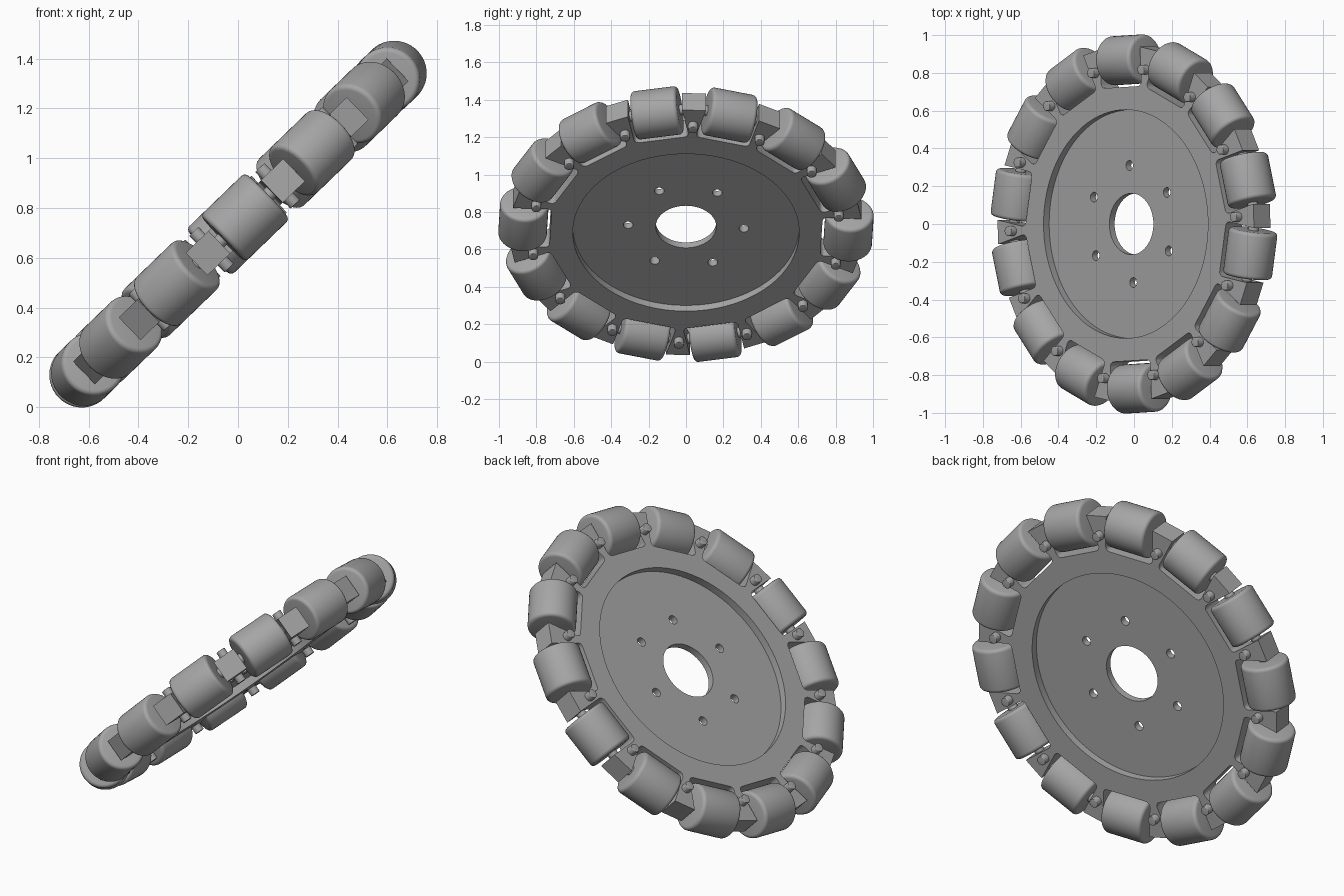
import bpy, bmesh
from math import sin, cos, pi, radians
from mathutils import Matrix, Vector

if "Cube" in bpy.data.objects:
    bpy.data.objects.remove(bpy.data.objects["Cube"])

COUNT = 14                      # rollers around the wheel
STEP = 2 * pi / COUNT
PHASE = radians(2.6)            # angle of the first lug
TILT = Matrix.Translation((0, 0, 0.735)) @ Matrix.Rotation(radians(-44), 4, 'Y')

grey = bpy.data.materials.new("mid_grey")
grey.use_nodes = True
colour = (0.38, 0.38, 0.38, 1)
grey.diffuse_color = colour
grey.node_tree.nodes["Principled BSDF"].inputs["Base Color"].default_value = colour


def finish(obj):
    obj.data.materials.clear()
    obj.data.materials.append(grey)
    bpy.ops.object.select_all(action='DESELECT')
    obj.select_set(True)
    bpy.context.view_layer.objects.active = obj
    bpy.ops.object.shade_smooth_by_angle(angle=radians(35))


def circle(radius, sides, centre=(0, 0)):
    return [(centre[0] + radius * cos(2 * pi * i / sides),
             centre[1] + radius * sin(2 * pi * i / sides)) for i in range(sides)]


def plate(name, loops, half):
    """Flat plate from an outline and its holes."""
    curve = bpy.data.curves.new(name, 'CURVE')
    curve.dimensions = '2D'
    curve.fill_mode = 'BOTH'
    curve.extrude = half
    for loop in loops:
        spline = curve.splines.new('POLY')
        spline.points.add(len(loop) - 1)
        for point, (x, y) in zip(spline.points, loop):
            point.co = (x, y, 0, 1)
        spline.use_cyclic_u = True
    obj = bpy.data.objects.new(name, curve)
    bpy.context.collection.objects.link(obj)
    obj.matrix_world = TILT
    bpy.ops.object.select_all(action='DESELECT')
    obj.select_set(True)
    bpy.context.view_layer.objects.active = obj
    bpy.ops.object.convert(target='MESH')
    obj = bpy.context.object
    bm = bmesh.new()
    bm.from_mesh(obj.data)
    bmesh.ops.remove_doubles(bm, verts=bm.verts, dist=0.0001)
    bmesh.ops.recalc_face_normals(bm, faces=bm.faces)
    bm.to_mesh(obj.data)
    bm.free()
    finish(obj)


def rod(name, radius, length, bevel, matrix, sides):
    """Cylinder along local z with rounded rims."""
    bm = bmesh.new()
    bmesh.ops.create_cone(bm, cap_ends=True, segments=sides, radius1=radius,
                          radius2=radius, depth=length)
    rims = [e for e in bm.edges if abs(e.verts[0].co.z - e.verts[1].co.z) < 1e-5]
    bmesh.ops.bevel(bm, geom=rims, offset=bevel, segments=4, profile=0.5,
                    affect='EDGES')
    mesh = bpy.data.meshes.new(name)
    bm.to_mesh(mesh)
    bm.free()
    obj = bpy.data.objects.new(name, mesh)
    bpy.context.collection.objects.link(obj)
    obj.matrix_world = TILT @ matrix
    finish(obj)


# Rim: ring with a rounded rectangular pocket for each roller
FLOOR, WIDTH, LUG, FILLET = 0.725, 0.147, 0.933, 0.025
outline = []
for k in range(COUNT):
    a = PHASE + (k + 0.5) * STEP
    pocket = [(LUG, -WIDTH)]
    for side in (-1, 1):
        arc = [(FLOOR + FILLET * (1 - sin(t)), side * (WIDTH - FILLET * (1 - cos(t))))
               for t in (i * pi / 8 for i in range(5))]
        pocket += arc if side < 0 else arc[::-1]
    pocket.append((LUG, WIDTH))
    outline += [(r * cos(a) - t * sin(a), r * sin(a) + t * cos(a)) for r, t in pocket]
plate("rim", [outline, circle(0.605, 96)], 0.063)

# Thin web with the hub hole and six bolt holes
bolts = [PHASE + radians(30) + i * pi / 3 for i in range(6)]
holes = [circle(0.026, 24, (0.31 * cos(a), 0.31 * sin(a))) for a in bolts]
plate("hub_web", [circle(0.605, 96), circle(0.162, 64)] + holes, 0.02)

# Rollers with axles, and a retaining pin through each lug
for k in range(COUNT):
    a = PHASE + (k + 0.5) * STEP
    spin = Matrix.Rotation(a, 4, 'Z') @ Matrix.Translation((0.87, 0, 0)) \
        @ Matrix.Rotation(pi / 2, 4, 'X')
    rod(f"roller_{k + 1}", 0.13, 0.25, 0.02, spin, 48)
    rod(f"axle_{k + 1}", 0.028, 0.33, 0.002, spin, 20)
    pin = Matrix.Rotation(PHASE + k * STEP, 4, 'Z') @ Matrix.Translation((0.83, 0, 0))
    rod(f"pin_{k + 1}", 0.026, 0.205, 0.004, pin, 24)
